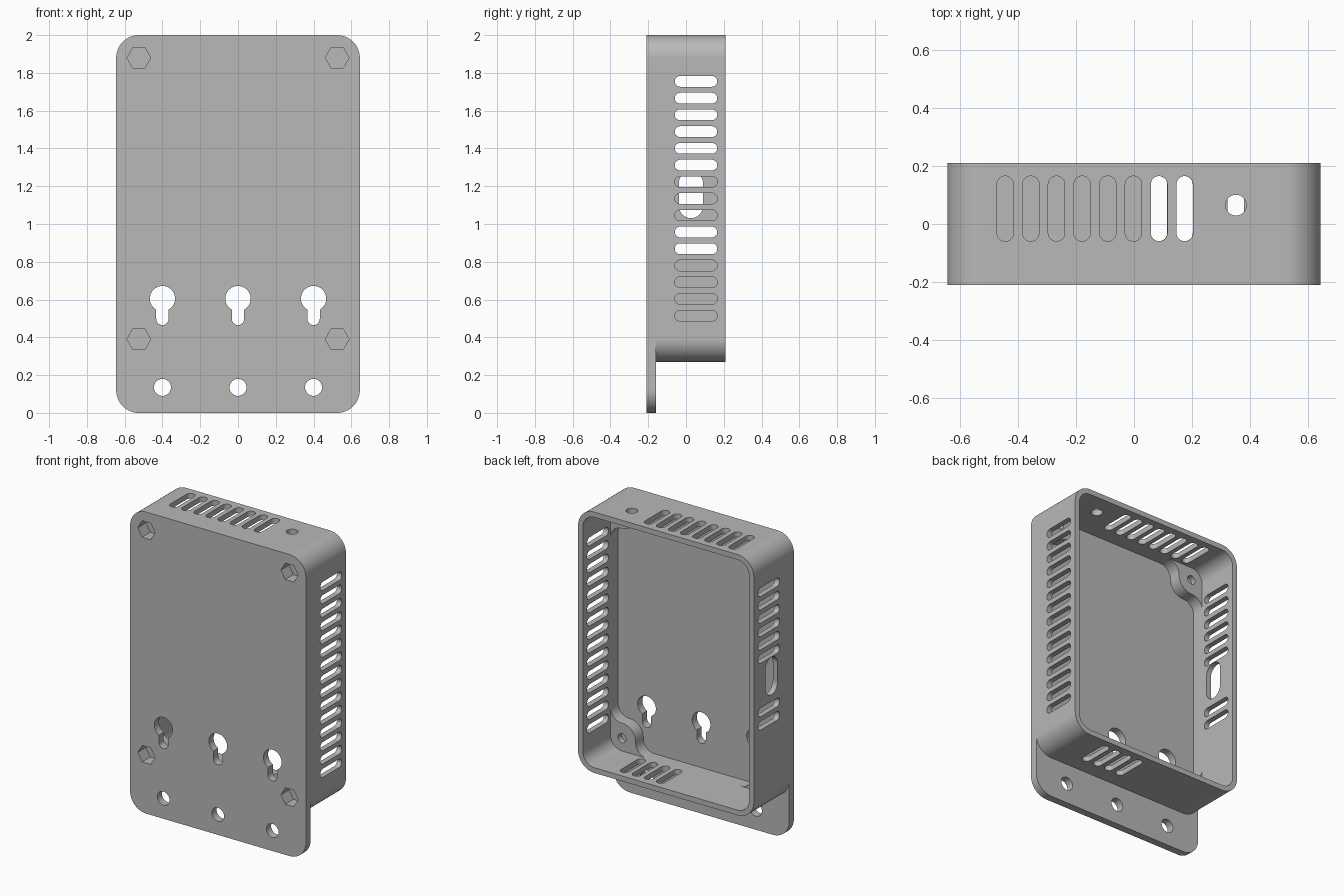
import bpy, bmesh
from math import sin, cos, asin, atan2, sqrt, pi, radians

if "Cube" in bpy.data.objects:
    bpy.data.objects.remove(bpy.data.objects["Cube"])

# Main dimensions
HALF_W, HALF_D, HEIGHT = 0.645, 0.21, 2.0
TRAY_BOTTOM, FLOOR_Y, BOSS_Y = 0.27, -0.16, -0.08
WALL, RADIUS = 0.035, 0.12
MID_Z = (TRAY_BOTTOM + HEIGHT) / 2
HALF_TRAY = (HEIGHT - TRAY_BOTTOM) / 2
SCREW_X, SCREW_DZ = HALF_W - RADIUS, HALF_TRAY - RADIUS


def arc(cx, cy, r, start, end, n):
    step = (end - start) / n
    return [(cx + r * cos(start + i * step), cy + r * sin(start + i * step)) for i in range(n + 1)]


def circle(cx, cy, r, n=32):
    return arc(cx, cy, r, 0, 2 * pi, n)


def four_corners(cx, cy, dx, dy, corner):
    """Closed outline from one corner, mirrored around a centre."""
    pts = []
    for sx, sy in ((1, 1), (-1, 1), (-1, -1), (1, -1)):
        run = corner if sx * sy > 0 else corner[::-1]
        pts += [(cx + sx * (dx + u), cy + sy * (dy + v)) for u, v in run]
    return pts


def rounded(cx, cy, w, h, r, n=16):
    return four_corners(cx, cy, w / 2 - r, h / 2 - r, arc(0, 0, r, 0, pi / 2, n))


def slot(cx, cy, w, h):
    return rounded(cx, cy, w, h, min(w, h) / 2, 8)


def keyhole(cx, cz, r, half_slot, bottom):
    a = asin(half_slot / r)
    return (arc(cx, cz, r, a - pi / 2, 1.5 * pi - a, 32)
            + arc(cx, bottom + half_slot, half_slot, pi, 2 * pi, 12))


def boss_corner(r, fillet):
    """Cavity corner that wraps a round screw boss, blended into both walls."""
    gap = RADIUS - WALL
    du = gap - fillet
    dv = -sqrt((r + fillet) ** 2 - du ** 2)
    tangent = atan2(-dv, -du)
    lead = arc(du, dv, fillet, 0, tangent, 10)
    a = atan2(dv, du)
    b = -pi / 2 - a
    bulge = arc(0, 0, r, a, b - pi, 14)
    trail = [(v, u) for u, v in lead[::-1]]
    return lead + bulge[1:-1] + trail


def add_prism(bm, outline, axis, lo, hi):
    """Extrude a flat outline along x, y or z between two positions."""
    pts = []
    for p in outline:
        if not pts or abs(p[0] - pts[-1][0]) + abs(p[1] - pts[-1][1]) > 1e-5:
            pts.append(p)
    if abs(pts[0][0] - pts[-1][0]) + abs(pts[0][1] - pts[-1][1]) < 1e-5:
        pts.pop()
    place = {"x": lambda p, q, d: (d, p, q),
             "y": lambda p, q, d: (p, d, q),
             "z": lambda p, q, d: (p, q, d)}[axis]
    rings = [[bm.verts.new(place(p, q, d)) for p, q in pts] for d in (lo, hi)]
    faces = [bm.faces.new(rings[0]), bm.faces.new(rings[1][::-1])]
    for i in range(len(pts)):
        j = (i + 1) % len(pts)
        faces.append(bm.faces.new((rings[0][j], rings[0][i], rings[1][i], rings[1][j])))
    bmesh.ops.recalc_face_normals(bm, faces=faces)


def make_object(name, prisms):
    bm = bmesh.new()
    for prism in prisms:
        add_prism(bm, *prism)
    mesh = bpy.data.meshes.new(name)
    bm.to_mesh(mesh)
    bm.free()
    ob = bpy.data.objects.new(name, mesh)
    bpy.context.scene.collection.objects.link(ob)
    return ob


# Mounting plate and solid tray block
body = make_object("wall_mount_tray", [
    (rounded(0, HEIGHT / 2, 2 * HALF_W, HEIGHT, RADIUS), "y", -HALF_D, FLOOR_Y)])
tray = make_object("tray_block", [
    (rounded(0, MID_Z, 2 * HALF_W, 2 * HALF_TRAY, RADIUS), "y", -HALF_D, HALF_D)])

# Inner cavity: lower part leaves the corner screw bosses standing
lower = make_object("lower_cavity", [
    (four_corners(0, MID_Z, SCREW_X, SCREW_DZ, boss_corner(0.1, 0.08)), "y", FLOOR_Y, BOSS_Y + 0.05)])
upper = make_object("upper_cavity", [
    (rounded(0, MID_Z, 2 * (HALF_W - WALL), 2 * (HALF_TRAY - WALL), RADIUS - WALL), "y", BOSS_Y, 0.4)])

cuts = []
# Vent slots in the side walls, plus the port opening on the right wall
SLOT_Y, SLOT_LEN, SLOT_W, PITCH = 0.053, 0.225, 0.057, 0.0886
for i in range(15):
    z = 1.755 - i * PITCH
    cuts.append((slot(SLOT_Y, z, SLOT_LEN, SLOT_W), "x", 0.55, 0.7))
    if i < 6 or i in (9, 10):
        cuts.append((slot(SLOT_Y, z, SLOT_LEN, SLOT_W), "x", -0.7, -0.55))
cuts.append((slot(0.026, 1.156, 0.128, 0.25), "x", -0.7, -0.55))
# Vent slots in the top and bottom walls, plus the cable hole on top
for i in range(8):
    cuts.append((slot(-0.445 + i * PITCH, SLOT_Y, SLOT_W, SLOT_LEN), "z", 1.92, 2.1))
for i in range(4):
    cuts.append((slot(0.086 + i * PITCH, SLOT_Y, SLOT_W, SLOT_LEN), "z", 0.2, 0.35))
cuts.append((circle(0.352, 0.065, 0.036), "z", 1.92, 2.1))
# Keyholes and lower mounting holes
for x in (-0.4, 0, 0.4):
    cuts.append((keyhole(x, 0.605, 0.067, 0.033, 0.465), "y", -0.3, -0.1))
    cuts.append((circle(x, 0.135, 0.045), "y", -0.3, -0.1))
# Hex nut pockets in front and screw holes in the bosses
for x in (-SCREW_X, SCREW_X):
    for z in (MID_Z - SCREW_DZ, MID_Z + SCREW_DZ):
        cuts.append((circle(x, z, 0.063, 6), "y", -0.3, -0.125))
        cuts.append((circle(x, z, 0.03, 24), "y", -0.115, 0))
openings = make_object("openings", cuts)

# Combine the parts and bake the result
helpers = [(tray, "UNION"), (lower, "DIFFERENCE"), (upper, "DIFFERENCE"), (openings, "DIFFERENCE")]
for helper, operation in helpers:
    helper.hide_render = True
    mod = body.modifiers.new(helper.name, "BOOLEAN")
    mod.operation, mod.object, mod.solver = operation, helper, "EXACT"
graph = bpy.context.evaluated_depsgraph_get()
baked = bpy.data.meshes.new_from_object(body.evaluated_get(graph))
body.modifiers.clear()
body.data = baked
for helper, _ in helpers:
    bpy.data.objects.remove(helper)

# Single grey plastic
grey = bpy.data.materials.new("light_grey_plastic")
grey.use_nodes = True
colour = (0.48, 0.48, 0.48, 1)
grey.diffuse_color = colour
grey.node_tree.nodes["Principled BSDF"].inputs["Base Color"].default_value = colour
body.data.materials.clear()
body.data.materials.append(grey)

# Smooth round corners, crisp edges
bpy.ops.object.select_all(action="DESELECT")
body.select_set(True)
bpy.context.view_layer.objects.active = body
bpy.ops.object.shade_smooth_by_angle(angle=radians(25))
weighted = body.modifiers.new("weighted_normals", "WEIGHTED_NORMAL")
weighted.keep_sharp = True
